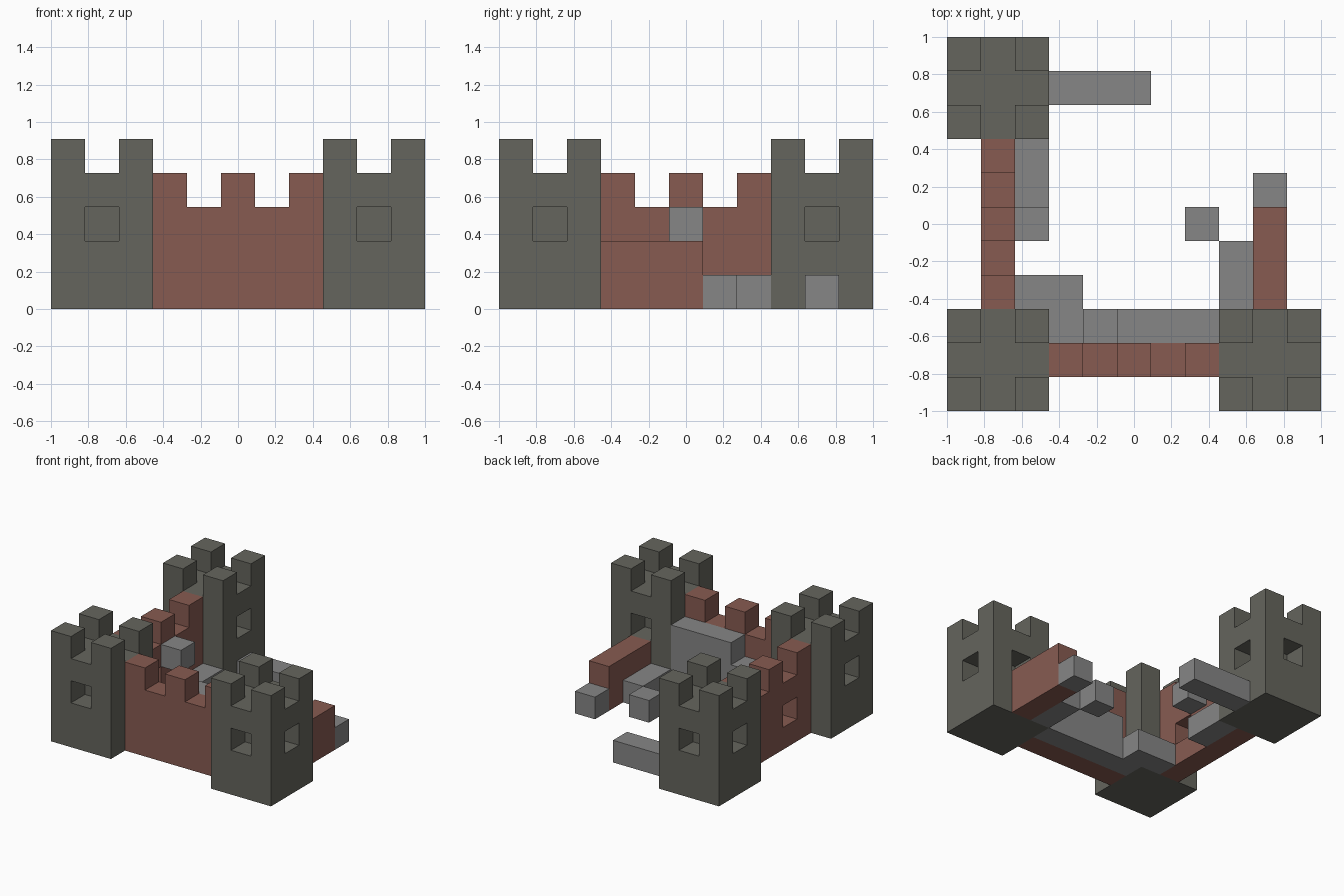
import bpy
import bmesh
from mathutils import Vector

UNIT = 2 / 11          # one building block; the plan is 11 x 11 blocks

if "Cube" in bpy.data.objects:
    bpy.data.objects.remove(bpy.data.objects["Cube"])


def material(name, rgb):
    mat = bpy.data.materials.new(name)
    mat.use_nodes = True
    mat.diffuse_color = (*rgb, 1)
    mat.node_tree.nodes["Principled BSDF"].inputs["Base Color"].default_value = (*rgb, 1)
    return mat


dark_stone = material("dark_stone", (0.13, 0.13, 0.11))
red_brick = material("red_brick", (0.245, 0.105, 0.083))
grey_stone = material("grey_stone", (0.238, 0.238, 0.238))


def box(x, y, z, w=1, d=1, h=1):
    """Block cells filled by a box with its low corner at x, y, z."""
    return {(i, j, k) for i in range(x, x + w)
            for j in range(y, y + d) for k in range(z, z + h)}


def build(name, cells, mat):
    """Skin a set of block cells, then merge coplanar faces."""
    bm = bmesh.new()
    for cell in cells:
        centre = Vector(cell) + Vector((0.5, 0.5, 0.5))
        for axis in range(3):
            for side in (-1, 1):
                normal = Vector((0, 0, 0))
                normal[axis] = side
                if tuple(int(c + n) for c, n in zip(cell, normal)) in cells:
                    continue
                u = Vector((0, 0, 0))
                u[(axis + 1) % 3] = 0.5
                v = normal.cross(u)
                mid = centre + normal / 2
                ring = (mid - u - v, mid + u - v, mid + u + v, mid - u + v)
                bm.faces.new([bm.verts.new(p) for p in ring])
    bmesh.ops.remove_doubles(bm, verts=bm.verts, dist=0.01)
    bmesh.ops.dissolve_limit(bm, angle_limit=0.01, verts=bm.verts, edges=bm.edges)
    for vert in bm.verts:
        vert.co = vert.co * UNIT - Vector((1, 1, 0))
    mesh = bpy.data.meshes.new(name)
    bm.to_mesh(mesh)
    bm.free()
    mesh.materials.append(mat)
    obj = bpy.data.objects.new(name, mesh)
    bpy.context.collection.objects.link(obj)


def tower(name, x, y):
    """Square tower with corner merlons and a recessed window on each side."""
    cells = box(x, y, 0, 3, 3, 4)
    for dx in (0, 2):
        for dy in (0, 2):
            cells |= box(x + dx, y + dy, 4)
    for dx, dy in ((1, 0), (1, 2), (0, 1), (2, 1)):
        cells -= box(x + dx, y + dy, 2)
    build(name, cells, dark_stone)


# Towers
tower("front_right_tower", 0, 0)
tower("front_left_tower", 8, 0)
tower("back_right_tower", 0, 8)

# Battlemented walls
front_wall = box(3, 1, 0, 5, 1, 3)
right_wall = box(1, 3, 0, 1, 5, 3) - box(1, 4, 1)
for step in (3, 5, 7):
    front_wall |= box(step, 1, 3)
    right_wall |= box(1, step, 3)
build("front_wall", front_wall, red_brick)
build("right_wall", right_wall, red_brick)

# Unfinished left wall
build("left_wall", box(9, 3, 0, 1, 3, 2), red_brick)

# Stairs rising to the walkway behind the front wall
stairs = box(2, 3, 0, 2) | box(3, 2, 0) | box(4, 2, 0, h=2) | box(5, 2, 0, 3, 1, 3)
build("stairs_and_walkway", stairs, grey_stone)

# Inner footings and loose blocks
build("left_footing", box(8, 3, 0, 1, 2), grey_stone)
build("left_wall_end_block", box(9, 6, 0), grey_stone)
build("courtyard_block", box(7, 5, 0), grey_stone)
build("right_footing", box(2, 6, 0, 1, 2), grey_stone)
build("right_wall_ledge", box(2, 5, 2), grey_stone)
build("back_footing", box(3, 9, 0, 3), grey_stone)
